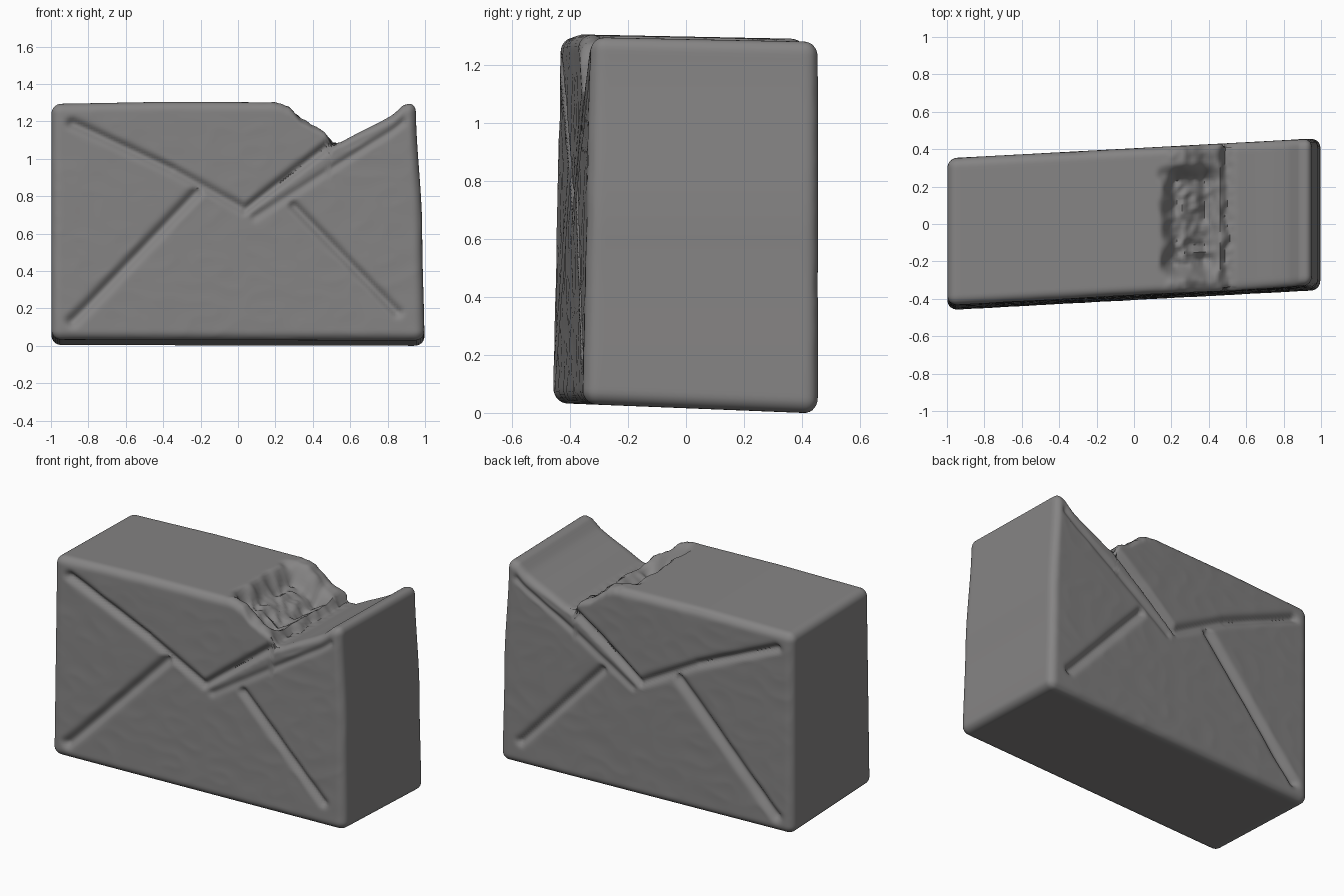
import bpy, bmesh, math
from mathutils import Vector, noise

if "Cube" in bpy.data.objects:
    bpy.data.objects.remove(bpy.data.objects["Cube"])

H = Vector((0.985, 0.40, 0.635))     # half sizes
R = 0.05                             # edge rounding
TOP = 1.29

grey = bpy.data.materials.new("stone grey")
grey.diffuse_color = (0.235, 0.23, 0.23, 1)
grey.use_nodes = True
grey.node_tree.nodes["Principled BSDF"].inputs["Base Color"].default_value = grey.diffuse_color


def lerp_table(pts, x):
    for (x0, z0), (x1, z1) in zip(pts, pts[1:]):
        if x <= x1:
            return z0 + (z1 - z0) * (max(x, x0) - x0) / (x1 - x0)
    return pts[-1][1]


def smooth(a, b, x):
    t = min(1, max(0, (x - a) / (b - a)))
    return t * t * (3 - 2 * t)


# Top outline: flat lid, broken ledge, then the slope rising to the right corner
OUTLINE = [(-1, 1.285), (-0.4, 1.297), (0.2, 1.295), (0.27, 1.275), (0.33, 1.23),
           (0.38, 1.175), (0.46, 1.14), (0.50, 1.07), (0.55, 1.08), (0.65, 1.135),
           (0.75, 1.185), (0.83, 1.23), (0.90, 1.28), (1, 1.30)]


def top_height(x, y):
    n = noise.noise(Vector((x * 11, y * 11, 3)))
    ledge = smooth(0.12, 0.25, x) * (1 - smooth(0.50, 0.56, x))
    z = lerp_table(OUTLINE, x + 0.03 * n * ledge)
    # hollow inside the broken part
    pit = smooth(0.13, 0.23, x + 0.03 * n) * (1 - smooth(0.36, 0.5, x))
    pit *= smooth(-0.35, -0.24, y) * (1 - smooth(0.2, 0.31, y))
    fine = noise.noise(Vector((x * 25, y * 25, 7)))
    return z - pit * (0.11 + 0.03 * fine) + 0.008 * fine * ledge


# Envelope folds as (start, end, half width, depth); negative depth makes a ridge
FOLDS = [((-0.88, 1.18), (-0.35, 0.93), 0.025, 0.030),
         ((-0.35, 0.93), (0.04, 0.715), 0.025, 0.026),
         ((0.04, 0.715), (0.50, 1.075), 0.024, 0.034),
         ((0.07, 0.70), (0.90, 1.235), 0.030, -0.012),
         ((0.09, 0.675), (0.90, 1.19), 0.020, 0.014),
         ((-0.88, 0.12), (-0.22, 0.81), 0.028, 0.032),
         ((0.30, 0.735), (0.85, 0.17), 0.024, 0.028)]


def fold_depth(x, z):
    total = 0
    for (ax, az), (bx, bz), w, depth in FOLDS:
        dx, dz = bx - ax, bz - az
        t = min(1, max(0, ((x - ax) * dx + (z - az) * dz) / (dx * dx + dz * dz)))
        d = math.hypot(x - ax - t * dx, z - az - t * dz)
        g = depth * math.exp(-(d / w) ** 2)
        total = max(total, g) if depth > 0 else total + g
    return total


# Body: six dense grids joined into a box
bm = bmesh.new()
STEP = 0.0135
for axis in range(3):
    u, v = [a for a in range(3) if a != axis]
    nu, nv = [round(2 * H[a] / STEP) for a in (u, v)]
    for side in (-1, 1):
        rows = []
        for i in range(nu + 1):
            row = []
            for j in range(nv + 1):
                p = [0, 0, 0]
                p[axis] = side * H[axis]
                p[u] = H[u] * (2 * i / nu - 1)
                p[v] = H[v] * (2 * j / nv - 1)
                row.append(bm.verts.new(p))
            rows.append(row)
        for i in range(nu):
            for j in range(nv):
                bm.faces.new((rows[i][j], rows[i + 1][j], rows[i + 1][j + 1], rows[i][j + 1]))
bmesh.ops.remove_doubles(bm, verts=bm.verts, dist=0.0005)
bmesh.ops.recalc_face_normals(bm, faces=bm.faces)

for vert in bm.verts:
    p = vert.co.copy()
    wall = abs(p.y) > H.y - 1e-4
    # round the box edges
    inner = Vector([min(H[a] - R, max(R - H[a], p[a])) for a in range(3)])
    p = inner + (p - inner).normalized() * R
    x, y, z = p.x, p.y, p.z + H.z + 0.02
    # shape the top and break
    h = top_height(x, y)
    if z > 0.6:
        z = 0.6 + (z - 0.6) * (h - 0.6) / (TOP - 0.6)
    # press the folds into both broad walls, with faint surface unevenness
    if wall:
        bump = 0.003 * noise.noise(Vector((x * 6, y, z * 9)))
        y -= math.copysign(fold_depth(x, z) + bump, y)
    # skew in plan, lean the front wall, tilt the base and taper the right end
    front = smooth(-0.4, 0.4, -y)
    y += 0.054 * x + 0.028 * front * (z / TOP - 0.5) + 0.005
    z -= 0.034 * (y + 0.4) / 0.85 * (1 - smooth(0, 0.9, z)) - 0.013
    z += 0.008 * (-y) / 0.4 * smooth(0.9, 1.25, z) - 0.012 * smooth(0.9, 1.25, z)
    if x > 0:
        x -= 0.035 * smooth(0.8, 1, x) * smooth(0.6, TOP, z)
        x += 0.012 * smooth(0.8, 1, x) * (1 - smooth(0, 0.6, z))
    elif x < -0.8:
        x -= 0.012 * smooth(0.8, 1, -x)
    vert.co = (x, y, z)

low = min(v.co.z for v in bm.verts)
for vert in bm.verts:
    vert.co.z -= low

mesh = bpy.data.meshes.new("envelope_block")
bm.to_mesh(mesh)
bm.free()
block = bpy.data.objects.new("envelope_block", mesh)
bpy.context.collection.objects.link(block)
mesh.materials.append(grey)
bpy.context.view_layer.objects.active = block
block.select_set(True)
bpy.ops.object.shade_smooth_by_angle(angle=math.radians(50))
